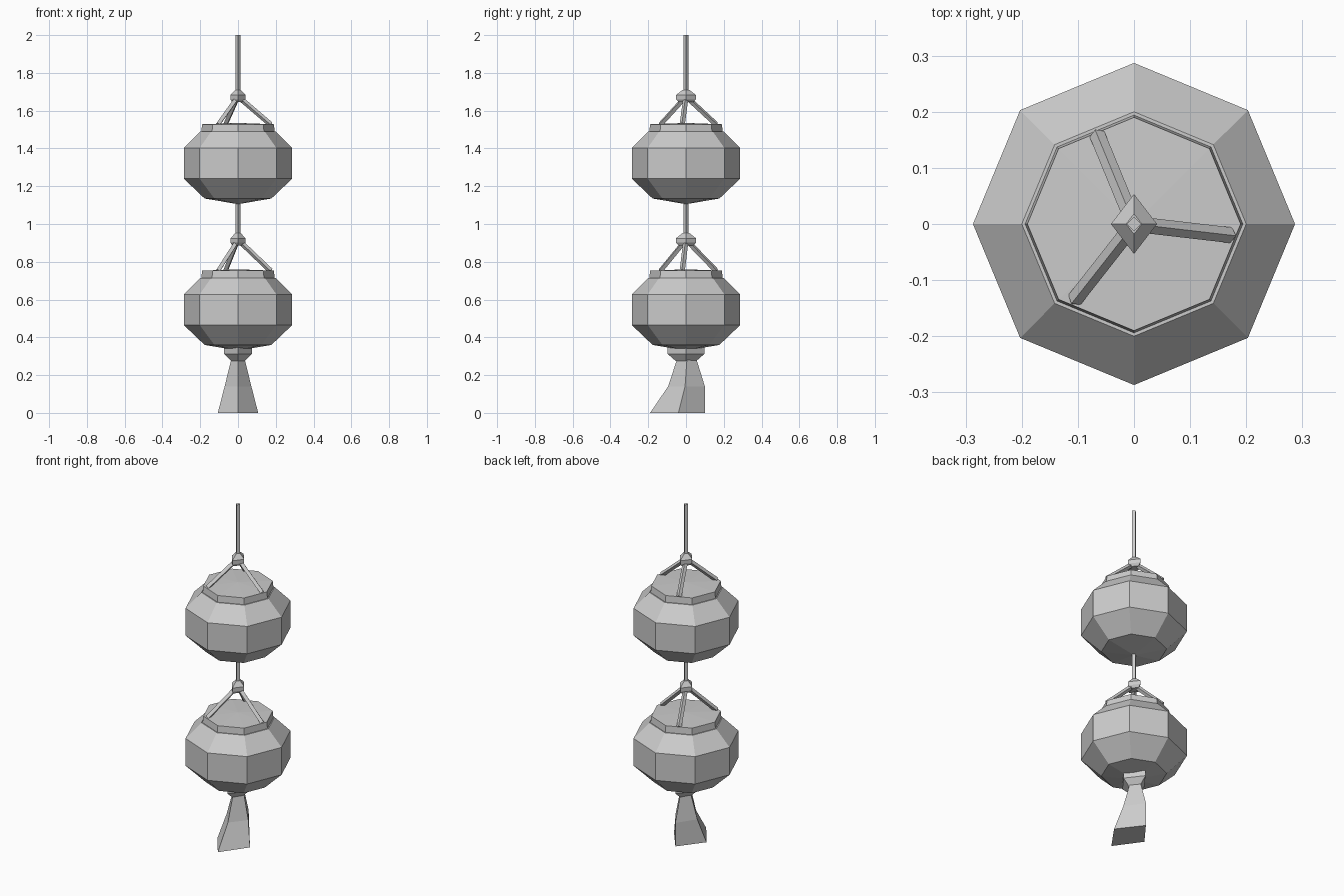
import bpy, bmesh, math
from mathutils import Vector

if "Cube" in bpy.data.objects:
    bpy.data.objects.remove(bpy.data.objects["Cube"], do_unlink=True)

grey = bpy.data.materials.new("plain_grey")
grey.use_nodes = True
COLOUR = (0.6, 0.6, 0.6, 1)
grey.diffuse_color = COLOUR
grey.node_tree.nodes["Principled BSDF"].inputs["Base Color"].default_value = COLOUR


def loft(name, rings):
    """Closed mesh through rings of points; a ring of one point is a tip."""
    bm = bmesh.new()
    loops = [[bm.verts.new(p) for p in ring] for ring in rings]
    for low, high in zip(loops, loops[1:]):
        n = max(len(low), len(high))
        for i in range(n):
            j = (i + 1) % n
            if len(low) == 1:
                bm.faces.new((low[0], high[j], high[i]))
            elif len(high) == 1:
                bm.faces.new((low[i], low[j], high[0]))
            else:
                bm.faces.new((low[i], low[j], high[j], high[i]))
    for end in (loops[0], loops[-1]):
        if len(end) > 1:
            bm.faces.new(end)
    bmesh.ops.recalc_face_normals(bm, faces=bm.faces)
    mesh = bpy.data.meshes.new(name)
    bm.to_mesh(mesh)
    bm.free()
    mesh.materials.append(grey)
    obj = bpy.data.objects.new(name, mesh)
    bpy.context.collection.objects.link(obj)
    return obj


def ring(z, rx, ry=None, sides=8):
    if rx == 0:
        return [(0, 0, z)]
    ry = ry or rx
    turns = [math.tau * i / sides for i in range(sides)]
    return [(rx * math.cos(a), ry * math.sin(a), z) for a in turns]


def bar(name, start, end, radius):
    """Four-sided bar between two points."""
    start, end = Vector(start), Vector(end)
    rot = (end - start).to_track_quat("Z", "Y")
    section = [rot @ Vector(p) for p in ring(0, radius, sides=4)]
    return loft(name, [[p + c for p in section] for c in (start, end)])


def lantern(prefix, base, knob, rod_top):
    # Eight-sided body with shallow pointed underside
    body = [(0, 0), (0.03, 0.177), (0.135, 0.287), (0.298, 0.287), (0.385, 0.2)]
    loft(prefix + "_body", [ring(base + z, r) for z, r in body])
    # Lid band and low roof
    lid = [(0.38, 0.194), (0.385, 0.194), (0.423, 0.19), (0.43, 0)]
    loft(prefix + "_lid", [ring(base + z, r) for z, r in lid])
    # Faceted knob where the struts meet
    shape = [(-0.03, 0.03), (-0.015, 0.041), (0.007, 0.041), (0.035, 0.014)]
    loft(prefix + "_knob",
         [ring(knob + z, r, r * 1.3, 4) for z, r in shape])
    bar(prefix + "_rod", (0, 0, knob), (0, 0, rod_top), 0.013)
    # Three hanging struts
    for i, (x, y) in enumerate([(0.173, -0.02), (-0.066, 0.16), (-0.106, -0.135)]):
        bar(f"{prefix}_strut_{i + 1}", (0, 0, knob), (x, y, base + 0.422), 0.014)


lantern("lower_lantern", 0.33, 0.917, 1.115)
lantern("upper_lantern", 1.105, 1.675, 2.0)

# Collar under the lower lantern
collar = [(0.275, 0.036, 0.055), (0.312, 0.073, 0.097), (0.345, 0.073, 0.097)]
loft("tassel_collar", [ring(z, rx, ry, 4) for z, rx, ry in collar])


# Flared tassel sweeping forward: height, half width, side, front and back depth
def tassel_ring(z, half, side, front, back):
    return [(half, side, z), (0, back, z), (-half, side, z), (0, front, z)]


loft("tassel", [tassel_ring(0, 0.107, -0.04, -0.19, 0.1),
                tassel_ring(0.14, 0.071, -0.005, -0.095, 0.1),
                tassel_ring(0.285, 0.035, 0.005, -0.047, 0.055)])
